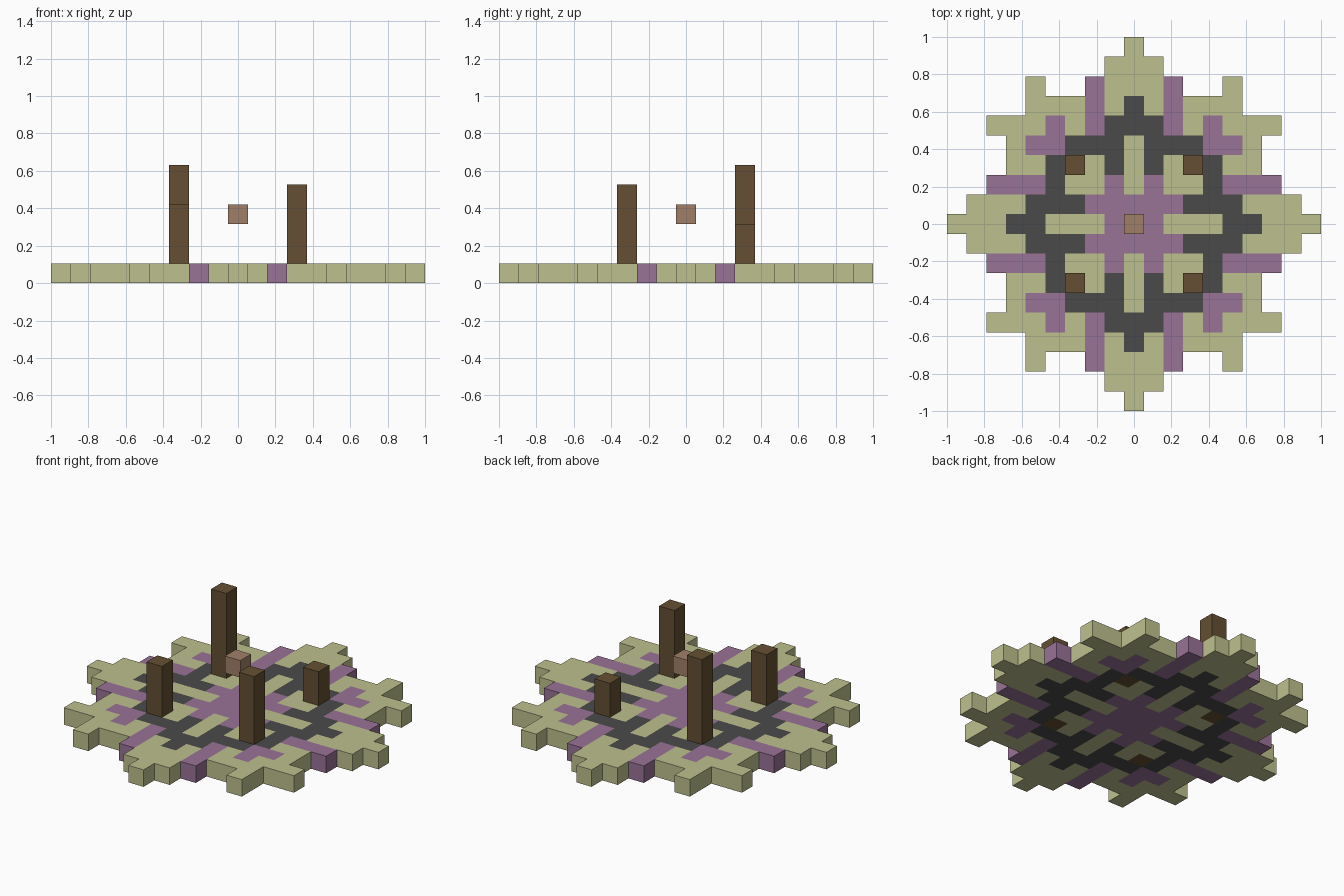
import bpy
import bmesh

cube = bpy.data.objects.get("Cube")
if cube:
    bpy.data.objects.remove(cube, do_unlink=True)

U = 2 / 19  # one block


def srgb(c):
    c /= 255
    return c / 12.92 if c < 0.04 else ((c + 0.055) / 1.055) ** 2.4


def material(name, *rgb):
    mat = bpy.data.materials.new(name)
    mat.use_nodes = True
    color = (*[srgb(c) for c in rgb], 1)
    mat.diffuse_color = color
    mat.node_tree.nodes["Principled BSDF"].inputs["Base Color"].default_value = color
    return mat


sand = material("pale_sand_green", 190, 192, 142)
purple = material("dusty_purple", 153, 115, 151)
dark = material("charcoal", 74, 74, 74)
wood = material("dark_wood", 101, 79, 51)
clay = material("clay_pink", 161, 127, 105)


def add_object(name, bm, mats):
    mesh = bpy.data.meshes.new(name)
    bm.to_mesh(mesh)
    bm.free()
    for m in mats:
        mesh.materials.append(m)
    obj = bpy.data.objects.new(name, mesh)
    bpy.context.collection.objects.link(obj)
    return obj


def block(name, i, j, bottom, top, mat):
    """Square column on grid cell (i, j) between two block levels."""
    bm = bmesh.new()
    bmesh.ops.create_cube(bm, size=U)
    for v in bm.verts:
        v.co.x += i * U
        v.co.y += j * U
        v.co.z = (top if v.co.z > 0 else bottom) * U
    return add_object(name, bm, [mat])


# Floor mosaic: one quarter, centre outward; S sand, P purple, D dark
QUARTER = [
    "PPSSSDDSSS",
    "PPPDDDSSS",
    "SPSSDPPP",
    "SDS.DSS",
    "SDDDPPS",
    "DDPSPSSS",
    "DSPSSS",
    "SSP..S",
    "SS",
    "S",
]

bm = bmesh.new()
corners = {}


def corner(i, j):
    if (i, j) not in corners:
        corners[i, j] = bm.verts.new(((i - 0.5) * U, (j - 0.5) * U, 0))
    return corners[i, j]


for j in range(-9, 10):
    row = QUARTER[abs(j)]
    for i in range(-9, 10):
        key = row[abs(i)] if abs(i) < len(row) else "."
        if key != ".":
            face = bm.faces.new([corner(i, j), corner(i + 1, j),
                                 corner(i + 1, j + 1), corner(i, j + 1)])
            face.material_index = "SPD".index(key)

bm.normal_update()
floor = add_object("mosaic_floor", bm, [sand, purple, dark])
thick = floor.modifiers.new("thickness", "SOLIDIFY")
thick.thickness = U
thick.offset = 1

# Four pillars of different heights, standing through the floor
for name, i, j, height in [("front_right_pillar", -3, -3, 4),
                           ("front_left_pillar", 3, -3, 5),
                           ("back_left_pillar", 3, 3, 3),
                           ("back_right_pillar", -3, 3, 6)]:
    block(name, i, j, 0, height, wood)

# Block floating over the centre
block("floating_block", 0, 0, 3, 4, clay)
